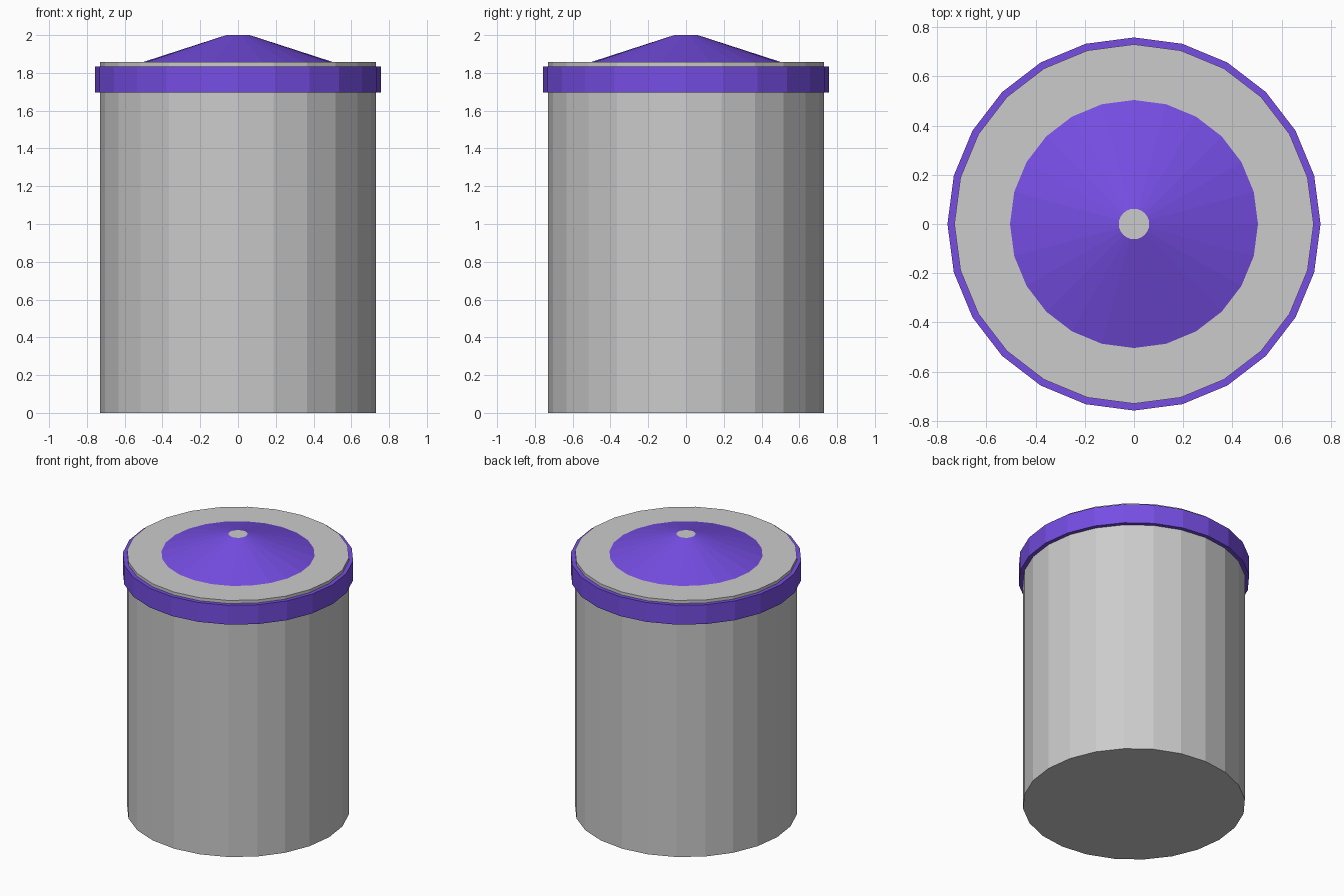
import bpy
import bmesh
import math

if "Cube" in bpy.data.objects:
    bpy.data.objects.remove(bpy.data.objects["Cube"])

SIDES = 24


def material(name, color):
    m = bpy.data.materials.new(name)
    m.diffuse_color = (*color, 1.0)
    m.use_nodes = True
    m.node_tree.nodes["Principled BSDF"].inputs["Base Color"].default_value = m.diffuse_color
    return m


grey = material("light grey", (0.60, 0.60, 0.60))
purple = material("purple", (0.18, 0.075, 0.77))


def lathe(name, profile, mats, closed=False, caps=False):
    """Spin (radius, z) points into flat-sided rings; optional end caps use the last material."""
    bm = bmesh.new()
    rings = [[bm.verts.new((r * math.cos(2 * math.pi * i / SIDES),
                            r * math.sin(2 * math.pi * i / SIDES), z))
              for i in range(SIDES)] for r, z in profile]
    pairs = list(zip(rings, rings[1:]))
    if closed:
        pairs.append((rings[-1], rings[0]))
    for a, b in pairs:
        for i in range(SIDES):
            j = (i + 1) % SIDES
            bm.faces.new((a[i], a[j], b[j], b[i]))
    if caps:
        for ring in (rings[0][::-1], rings[-1]):
            bm.faces.new(ring).material_index = len(mats) - 1
    bmesh.ops.recalc_face_normals(bm, faces=bm.faces)
    mesh = bpy.data.meshes.new(name)
    bm.to_mesh(mesh)
    bm.free()
    for m in mats:
        mesh.materials.append(m)
    obj = bpy.data.objects.new(name, mesh)
    bpy.context.collection.objects.link(obj)
    return obj


# Main drum
lathe("canister_body", [(0.73, 0), (0.73, 1.857)], [grey], caps=True)

# Band around the rim
lathe("rim_band", [(0.728, 1.695), (0.758, 1.695), (0.758, 1.835), (0.728, 1.835)],
      [purple], closed=True)

# Shallow cone on the lid with a grey flat tip
lathe("lid_cone", [(0.51, 1.855), (0.062, 2.0)], [purple, grey], caps=True)
